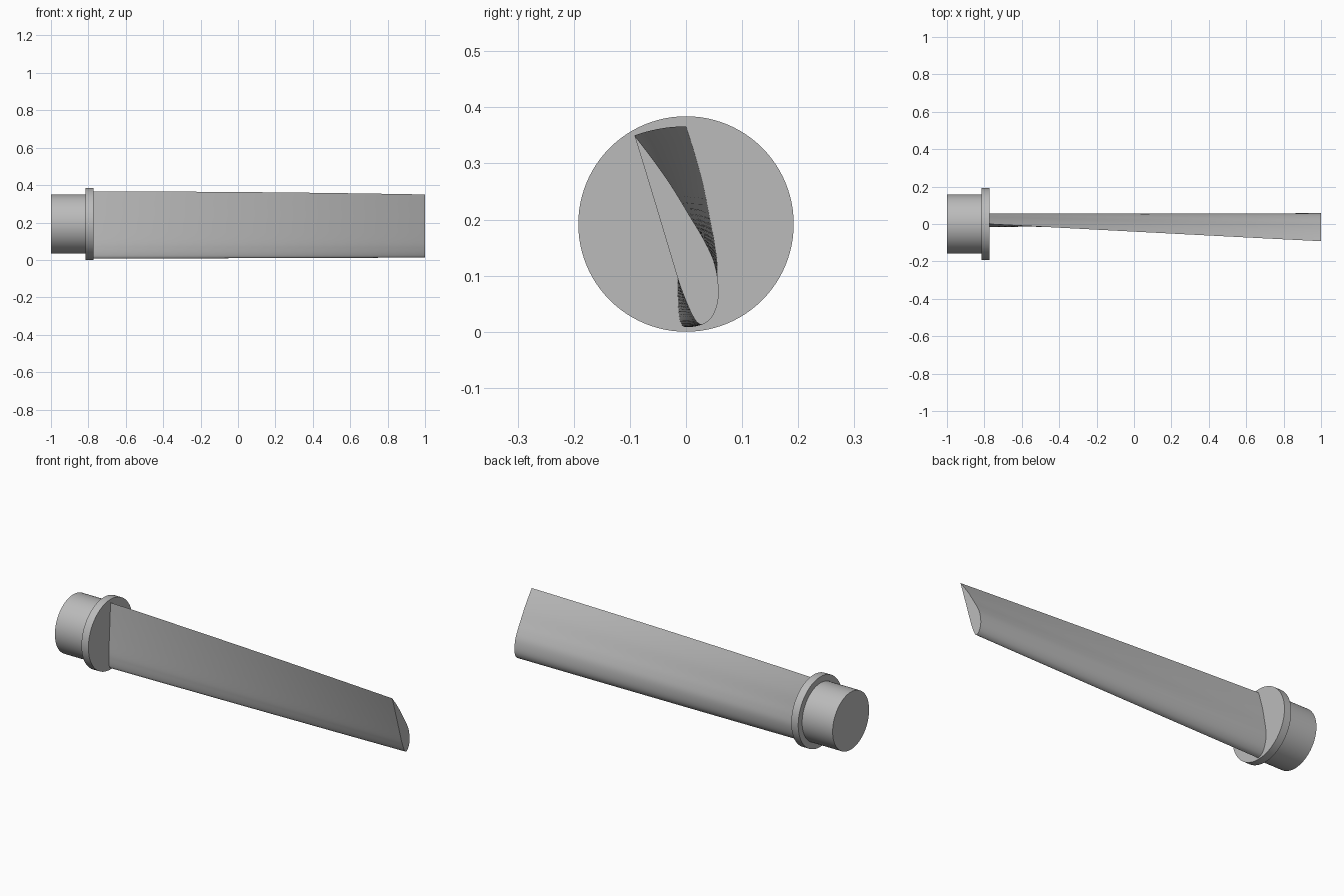
import bpy, bmesh, math
from mathutils import Matrix, Vector

cube = bpy.data.objects.get("Cube")
if cube:
    bpy.data.objects.remove(cube, do_unlink=True)

GREY = (0.5, 0.5, 0.5, 1)
metal = bpy.data.materials.new("grey metal")
metal.use_nodes = True
metal.diffuse_color = GREY
metal.node_tree.nodes["Principled BSDF"].inputs["Base Color"].default_value = GREY

AXIS_Z = 0.192
ROOT_X, TIP_X = -0.773, 1.0
CHORD, LEAD_Z = 0.358, 0.008
TWIST = math.radians(20)


def finish(name, bm):
    bmesh.ops.recalc_face_normals(bm, faces=bm.faces)
    mesh = bpy.data.meshes.new(name)
    bm.to_mesh(mesh)
    bm.free()
    mesh.materials.append(metal)
    obj = bpy.data.objects.new(name, mesh)
    bpy.context.collection.objects.link(obj)
    bpy.ops.object.select_all(action='DESELECT')
    obj.select_set(True)
    bpy.context.view_layer.objects.active = obj
    bpy.ops.object.shade_smooth_by_angle(angle=math.radians(35))
    return obj


def disc(name, radius, x0, x1):
    bm = bmesh.new()
    place = Matrix.Translation(((x0 + x1) / 2, 0, AXIS_Z)) @ Matrix.Rotation(math.pi / 2, 4, 'Y')
    bmesh.ops.create_cone(bm, cap_ends=True, segments=96, radius1=radius,
                          radius2=radius, depth=x1 - x0, matrix=place)
    return finish(name, bm)


def smooth_curve(points, steps=5):
    """Catmull-Rom curve through the points, ends included."""
    p = [Vector(q) for q in points]
    p = [2 * p[0] - p[1]] + p + [2 * p[-1] - p[-2]]
    out = []
    for a, b, c, d in zip(p, p[1:], p[2:], p[3:]):
        for i in range(steps):
            t = i / steps
            out.append(0.5 * (2 * b + (c - a) * t + (2 * a - 5 * b + 4 * c - d) * t * t
                              + (3 * b - a - 3 * c + d) * t ** 3))
    return out + [p[-2]]


# Shaft stub and its collar
disc("root_shaft", 0.158, -1.0, -0.81)
disc("root_collar", 0.192, -0.815, ROOT_X)

# Aerofoil section, trailing edge round the nose and back (chord fraction, offset)
section = smooth_curve([
    (1, 0), (.85, .047), (.7, .087), (.53, .121), (.4, .146), (.28, .157), (.17, .141),
    (.08, .107), (.02, .055), (0, 0), (.02, -.025), (.07, -.036), (.15, -.041),
    (.25, -.041), (.5, -.027), (.75, -.013), (1, 0)])[:-1]

# Blade lofted along x, twisting evenly about its quarter chord
bm = bmesh.new()
SPANS = 48
rings = []
for k in range(SPANS + 1):
    f = k / SPANS
    turn = Matrix.Rotation(TWIST * f, 2)
    ring = []
    for s in section:
        v = turn @ Vector((s.y, s.x - 0.25)) * CHORD
        ring.append(bm.verts.new((ROOT_X + (TIP_X - ROOT_X) * f, v.x,
                                  LEAD_Z + 0.25 * CHORD + v.y)))
    rings.append(ring)
n = len(section)
for a, b in zip(rings, rings[1:]):
    for i in range(n):
        j = (i + 1) % n
        bm.faces.new((a[i], a[j], b[j], b[i]))
bm.faces.new(rings[0])
bm.faces.new(rings[-1])
finish("twisted_blade", bm)
